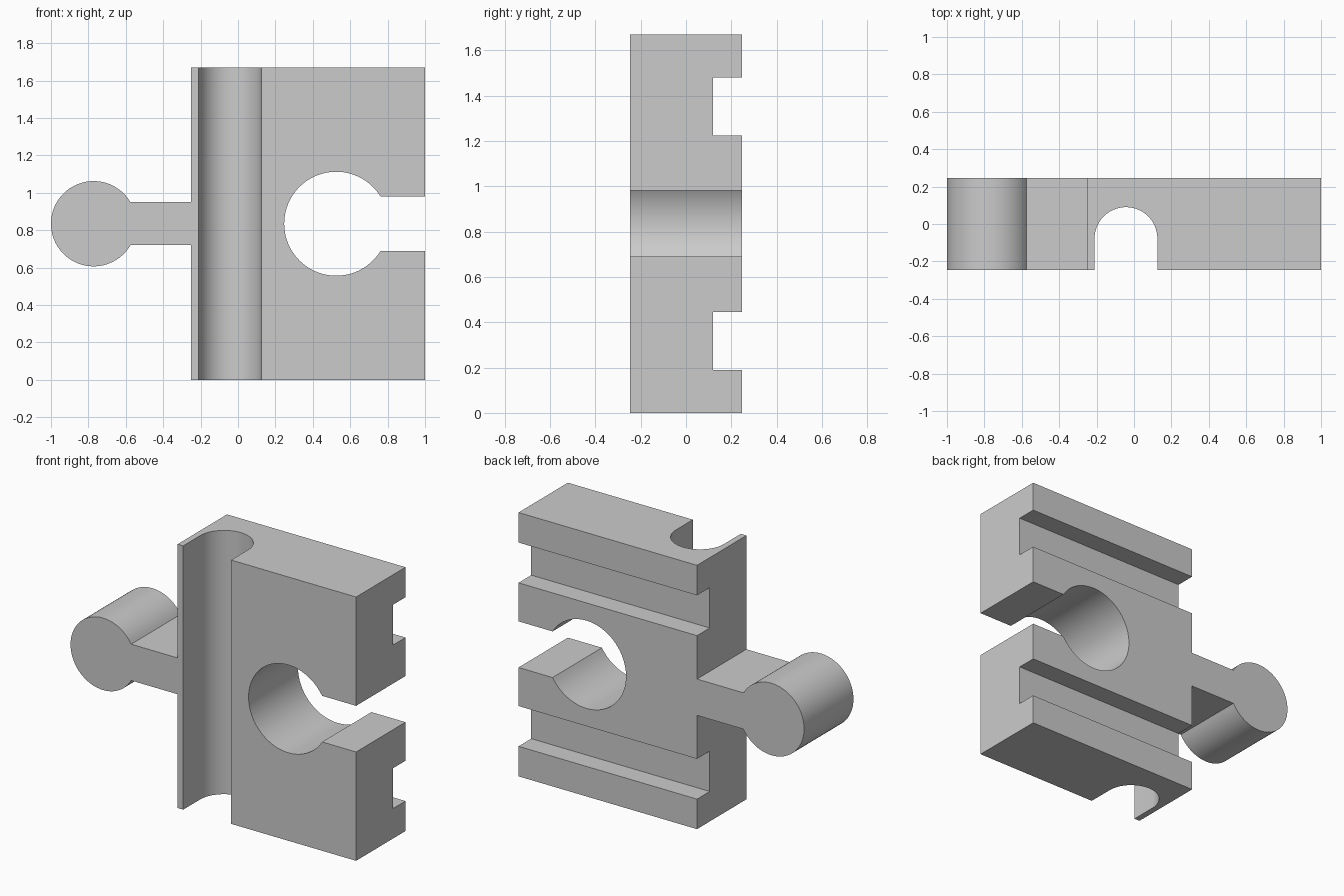
import bpy
import bmesh
from math import asin, cos, sin, pi, radians
from mathutils import Vector

if "Cube" in bpy.data.objects:
    bpy.data.objects.remove(bpy.data.objects["Cube"], do_unlink=True)

HEIGHT, HALF_DEPTH = 1.67, 0.247
MID = HEIGHT / 2
LEFT, RIGHT = -0.25, 1.0

grey = bpy.data.materials.new("light grey")
grey.use_nodes = True
colour = (0.6, 0.6, 0.6, 1)
grey.diffuse_color = colour
grey.node_tree.nodes["Principled BSDF"].inputs["Base Color"].default_value = colour


def arc(cx, cy, r, start, end, steps=64):
    return [(cx + r * cos(start + (end - start) * i / steps),
             cy + r * sin(start + (end - start) * i / steps))
            for i in range(steps + 1)]


def extrude_profile(name, points, place, direction):
    """Fill a 2D outline and sweep it along a direction."""
    bm = bmesh.new()
    face = bm.faces.new([bm.verts.new(place(a, b)) for a, b in points])
    swept = bmesh.ops.extrude_face_region(bm, geom=[face])["geom"]
    bmesh.ops.translate(bm, vec=Vector(direction),
                        verts=[v for v in swept if isinstance(v, bmesh.types.BMVert)])
    bmesh.ops.recalc_face_normals(bm, faces=bm.faces)
    mesh = bpy.data.meshes.new(name)
    bm.to_mesh(mesh)
    bm.free()
    mesh.materials.append(grey)
    obj = bpy.data.objects.new(name, mesh)
    bpy.context.collection.objects.link(obj)
    return obj


# Outline of the block with its round-ended socket and neck with round knob
socket_x, socket_r, slot_half = 0.525, 0.278, 0.146
knob_r, neck_half = 0.228, 0.115
knob_x = -1 + knob_r
s = asin(slot_half / socket_r)
k = asin(neck_half / knob_r)

outline = [(LEFT, 0), (RIGHT, 0), (RIGHT, MID - slot_half)]
outline += arc(socket_x, MID, socket_r, 2 * pi - s, s)
outline += [(RIGHT, MID + slot_half), (RIGHT, HEIGHT), (LEFT, HEIGHT),
            (LEFT, MID + neck_half)]
outline += arc(knob_x, MID, knob_r, k, 2 * pi - k)
outline += [(LEFT, MID - neck_half)]
block = extrude_profile("connector_block", outline,
                        lambda x, z: (x, -HALF_DEPTH, z), (0, 2 * HALF_DEPTH, 0))

# Upright round-bottomed channel in the front
channel_x, channel_y, channel_r = -0.043, -0.078, 0.168
channel = arc(channel_x, channel_y, channel_r, 0, pi, 48)
channel += [(channel_x - channel_r, -0.5), (channel_x + channel_r, -0.5)]
cutters = [extrude_profile("channel_cutter", channel,
                           lambda x, y: (x, y, -0.1), (0, 0, HEIGHT + 0.2))]

# Two level square grooves across the back
for name, low in (("lower", 0.19), ("upper", 1.225)):
    high = low + 0.255
    groove = [(0.12, low), (0.5, low), (0.5, high), (0.12, high)]
    cutters.append(extrude_profile(name + "_groove_cutter", groove,
                                   lambda y, z: (LEFT - 0.1, y, z), (1.5, 0, 0)))

bpy.ops.object.select_all(action="DESELECT")
bpy.context.view_layer.objects.active = block
block.select_set(True)
for cutter in cutters:
    cutter.hide_render = True
    cut = block.modifiers.new(cutter.name, "BOOLEAN")
    cut.operation = "DIFFERENCE"
    cut.solver = "EXACT"
    cut.object = cutter
    bpy.ops.object.modifier_apply(modifier=cut.name)
    bpy.data.objects.remove(cutter, do_unlink=True)

bpy.ops.object.shade_smooth_by_angle(angle=radians(25))
